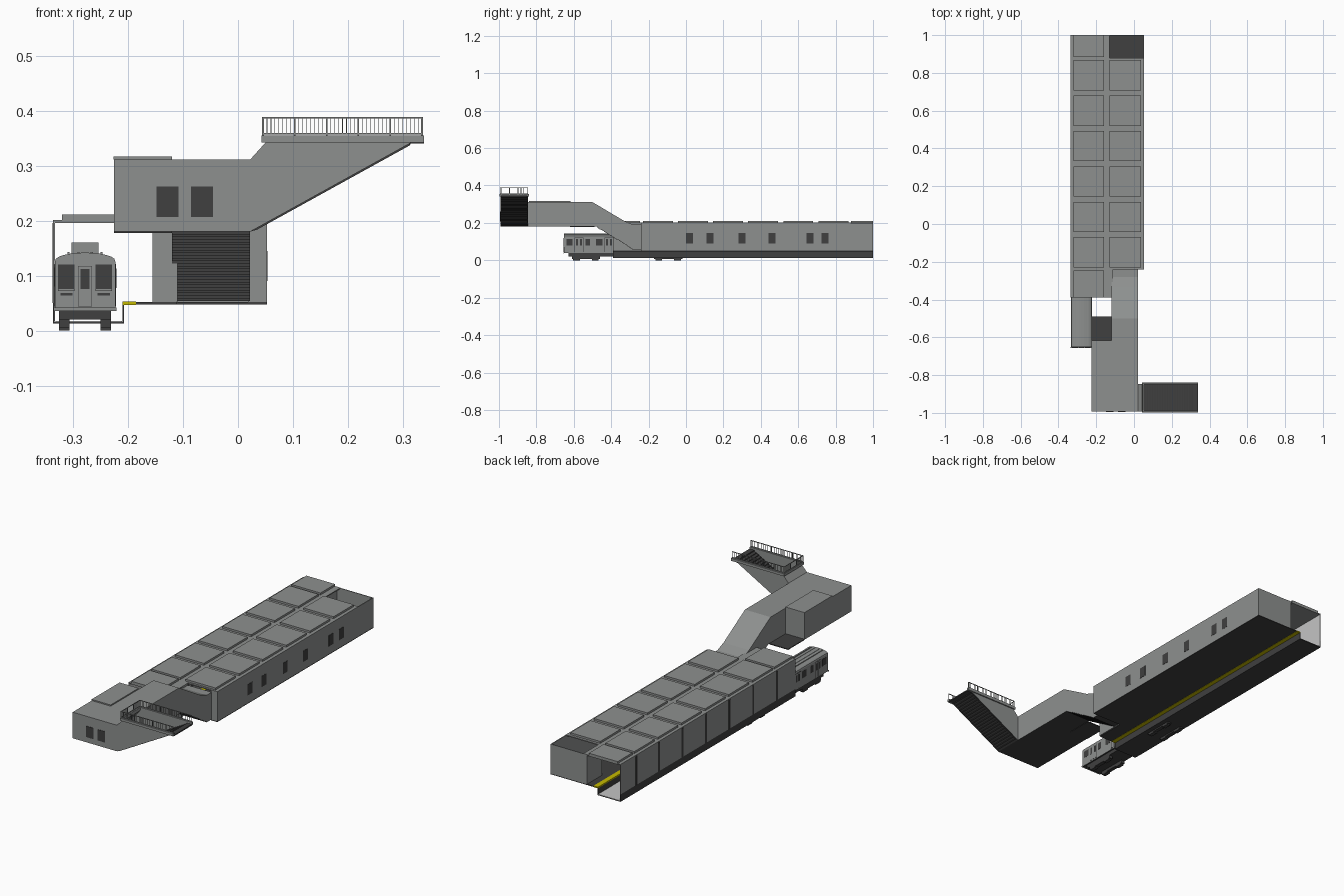
import bpy, bmesh, math
from mathutils import Vector

def material(name, rgb):
    m = bpy.data.materials.new(name)
    m.diffuse_color = (*rgb, 1)
    return m

GRAY = material("concrete gray", (0.27, 0.28, 0.275))
DARK = material("dark gray", (0.05, 0.05, 0.05))
YELLOW = material("safety yellow", (0.55, 0.48, 0.0))
PALE = material("pale tile", (0.55, 0.55, 0.55))

def finish(name, bm, mats, rule=None):
    bmesh.ops.recalc_face_normals(bm, faces=bm.faces[:])
    if rule:
        for f in bm.faces:
            f.material_index = int(rule(f.calc_center_median(), f.normal))
    me = bpy.data.meshes.new(name)
    bm.to_mesh(me)
    bm.free()
    for m in mats:
        me.materials.append(m)
    ob = bpy.data.objects.new(name, me)
    bpy.context.collection.objects.link(ob)
    return ob

def add_box(bm, x0, x1, y0, y1, z0, z1):
    geo = bmesh.ops.create_cube(bm, size=1)["verts"]
    for v in geo:
        v.co = Vector(((x0 + x1) / 2 + v.co.x * (x1 - x0),
                       (y0 + y1) / 2 + v.co.y * (y1 - y0),
                       (z0 + z1) / 2 + v.co.z * (z1 - z0)))

def boxes(name, mat, *dims):
    bm = bmesh.new()
    for d in dims:
        add_box(bm, *d)
    return finish(name, bm, [mat])

def prism(name, pts, axis, a, b, mats, rule=None):
    """Extrude (y,z) points along x, or (x,z) points along y."""
    bm = bmesh.new()
    place = (lambda p, t: (t, p[0], p[1])) if axis == "x" else (lambda p, t: (p[0], t, p[1]))
    A = [bm.verts.new(place(p, a)) for p in pts]
    B = [bm.verts.new(place(p, b)) for p in pts]
    bm.faces.new(A)
    bm.faces.new(B[::-1])
    for i in range(len(pts)):
        j = (i + 1) % len(pts)
        bm.faces.new((A[i], A[j], B[j], B[i]))
    return finish(name, bm, mats, rule)

def steps(p, q, n):
    """Stair line from p to q, going sideways then up or down."""
    out = [p]
    for i in range(1, n + 1):
        u, w = p[0] + (q[0] - p[0]) * i / n, p[1] + (q[1] - p[1]) * i / n
        out += [(u, out[-1][1]), (u, w)]
    return out

under = lambda c, n: n.z < -0.3
T = 0.004
XL, XR = -0.336, 0.053

# ---- platform hall: floor, yellow edge, track trough
boxes("platform_floor", DARK, (-0.185, XR, -0.24, 1, 0.048, 0.052),
      (-0.185, -0.112, -0.39, -0.24, 0.048, 0.052))
boxes("platform_edge_strip", YELLOW, (-0.21, -0.185, -0.39, 1, 0.047, 0.053))
boxes("platform_side", DARK, (-0.21, -0.207, -0.39, 1, 0.015, 0.047))
boxes("track_bed", DARK, (XL, -0.207, -0.39, 1, 0.013, 0.016))
boxes("track_bed_surface", PALE, (XL + T, -0.211, -0.39, 1, 0.016, 0.018))

# ---- hall walls
boxes("left_wall", GRAY, (XL, XL + 0.002, -0.39, 1, 0.05, 0.2))
boxes("left_wall_base", DARK, (XL, XL + 0.002, -0.39, 1, 0.015, 0.05))
boxes("left_wall_lining", PALE, (XL + 0.002, XL + 0.003, -0.39, 1, 0.018, 0.198))
boxes("right_wall", GRAY, (XR - T, XR, -0.24, 1, 0.052, 0.2))
boxes("end_walls", GRAY, (-0.15, XR, 0.996, 1, 0.052, 0.2),
      (-0.15, -0.146, 0.88, 1, 0.052, 0.2),
      (-0.155, -0.112, -0.39, -0.386, 0.052, 0.2),
      (-0.114, -0.11, -0.39, -0.24, 0.052, 0.2),
      (0.018, XR, -0.24, -0.236, 0.052, 0.2))

# ---- roof slab with an open bay in the back right corner, and raised panels
boxes("hall_roof", GRAY, (XL, -0.13, -0.39, 1, 0.196, 0.201),
      (-0.13, XR, -0.24, 0.88, 0.196, 0.201),
      (-0.13, -0.11, -0.39, -0.24, 0.196, 0.201))
rows = [(-0.39, -0.245)] + [(-0.23 + 0.1875 * i, -0.07 + 0.1875 * i) for i in range(6)] + [(0.883, 1)]
panels, wall_ribs = [], []
for i, (a, b) in enumerate(rows):
    panels.append((-0.32, -0.16, a, b, 0.201, 0.211))
    if 0 < i < 7:
        panels.append((-0.13, 0.036, a, b, 0.201, 0.211))
    if i:
        wall_ribs.append((XL - 0.001, XL, a - 0.018, a - 0.004, 0.05, 0.196))
boxes("roof_panels", GRAY, *panels)
boxes("left_wall_ribs", DARK, *wall_ribs)
boxes("hall_windows", DARK, *[(XR, XR + 0.001, y, y + 0.038, 0.09, 0.145)
      for y in (0.0, 0.11, 0.28, 0.44, 0.645, 0.725)])

# ---- ticket hall bridge above, with the stair passage down to the platform
boxes_main = prism("ticket_hall", [(-0.225, 0.18), (0.022, 0.18), (0.022, 0.311), (-0.225, 0.311)],
                   "y", -0.992, -0.62, [GRAY, DARK], under)
prism("stair_passage", [(-0.62, 0.18), (-0.49, 0.18)] + steps((-0.485, 0.18), (-0.28, 0.054), 26)[1:]
      + [(-0.24, 0.054), (-0.24, 0.19), (-0.28, 0.19), (-0.33, 0.21), (-0.5, 0.311), (-0.62, 0.311)],
      "x", -0.12, 0.022, [GRAY, DARK],
      lambda c, n: abs(n.x) < 0.5 and (n.z < -0.3 or n.y * 1 < -0.5 or (abs(n.z) < 0.1 and c.y < -0.27 and c.z < 0.18)))
boxes("rear_ledge", DARK, (-0.225, -0.12, -0.62, -0.49, 0.178, 0.182))
boxes("ticket_hall_roof_plate", GRAY, (-0.226, -0.12, -0.84, -0.618, 0.311, 0.317))
boxes("ticket_hall_windows", DARK, (-0.148, -0.108, -0.994, -0.992, 0.207, 0.262),
      (-0.085, -0.045, -0.994, -0.992, 0.207, 0.262))

# ---- street exit: two side walls, stair flight, sloped lintel, curb
for label, y in (("front", -0.992), ("back", -0.85)):
    prism("exit_wall_" + label, [(0.022, 0.18), (0.315, 0.342), (0.05, 0.342), (0.022, 0.311)],
          "y", y, y + T, [GRAY, DARK], under)
prism("exit_stairs", steps((0.022, 0.184), (0.312, 0.344), 22) + [(0.315, 0.342), (0.022, 0.18)],
      "y", -0.988, -0.85, [DARK])
prism("exit_lintel", [(0.022, 0.311), (0.05, 0.342), (0.05, 0.337), (0.022, 0.306)],
      "y", -0.988, -0.85, [GRAY])
boxes("exit_curb", GRAY, (0.043, 0.338, -0.998, -0.988, 0.342, 0.355),
      (0.043, 0.338, -0.85, -0.84, 0.342, 0.355), (0.043, 0.052, -0.988, -0.85, 0.342, 0.355))
boxes("exit_landing", DARK, (0.312, 0.338, -0.988, -0.85, 0.34, 0.346))

# ---- railings round three sides of the exit
rail = []
for y in (-0.993, -0.845):
    for z in (0.358, 0.387):
        rail.append((0.044, 0.336, y - 0.0015, y + 0.0015, z - 0.0015, z + 0.0015))
    for i in range(6):
        x = 0.0455 + i * 0.0578
        rail.append((x - 0.0015, x + 0.0015, y - 0.0015, y + 0.0015, 0.355, 0.388))
        if i < 5:
            for k in range(1, 8):
                xx = x + k * 0.0578 / 8
                rail.append((xx - 0.0005, xx + 0.0005, y - 0.0005, y + 0.0005, 0.358, 0.387))
for z in (0.358, 0.387):
    rail.append((0.044, 0.047, -0.993, -0.845, z - 0.0015, z + 0.0015))
for i in range(1, 18):
    y, r = -0.993 + i * 0.148 / 18, (0.0015 if i % 6 == 0 else 0.0005)
    rail.append((0.0455 - r, 0.0455 + r, y - r, y + r, 0.355, 0.387))
boxes("exit_railings", GRAY, *rail)

# ---- train: body with curved roof
CX, Y0, Y1 = -0.278, -0.652, 0.02
body = [(CX - 0.055, 0.038), (CX + 0.055, 0.038), (CX + 0.055, 0.125)]
body += [(CX + 0.055 * math.cos(t), 0.127 + 0.015 * math.sin(t))
         for t in [math.pi * k / 12 for k in range(1, 12)]] + [(CX - 0.055, 0.125)]
prism("train_body", body, "y", Y0, Y1, [GRAY, DARK], lambda c, n: n.z < -0.9)
boxes("train_roof_ribs", GRAY, *[(CX + d - 0.002, CX + d + 0.002, Y0 + 0.01, Y1 - 0.01, 0.137, 0.143)
      for d in (-0.03, -0.012, 0.012, 0.03)])
boxes("train_roof_unit", GRAY, (-0.303, -0.254, -0.2, -0.08, 0.14, 0.16))
boxes("train_front_sill", GRAY, (CX - 0.057, CX + 0.057, Y0 - 0.004, Y0, 0.036, 0.042))

# train windows and doors
glass, frames = [], []
for y0, y1 in ((Y0 - 0.002, Y0), (Y1, Y1 + 0.002)):
    for s in (-1, 1):
        a, b = sorted((CX + s * 0.019, CX + s * 0.049))
        glass.append((a, b, y0, y1, 0.076, 0.12))
        frames.append((a, b, y0 - 0.001, y1 + 0.001, 0.072, 0.076))
        glass.append((a + 0.004, b - 0.004, y0, y1, 0.064, 0.069))
    glass.append((CX - 0.013, CX + 0.013, y0, y1, 0.044, 0.118))
    frames.append((CX - 0.0115, CX + 0.0115, y0 - 0.001, y1 + 0.001, 0.045, 0.117))
    glass.append((CX - 0.008, CX + 0.008, y0 - 0.002, y1 + 0.002, 0.076, 0.112))
for s in (-1, 1):
    def side(d, y0, y1, z0, z1):
        a, b = sorted((CX + s * 0.055, CX + s * (0.055 + d)))
        return (a, b, y0, y1, z0, z1)
    for k in range(4):
        y = Y0 + 0.08 + k * 0.16
        glass.append(side(0.0008, y - 0.024, y + 0.024, 0.044, 0.121))
        for h in (y - 0.022, y + 0.001):
            frames.append(side(0.0013, h, h + 0.021, 0.045, 0.12))
            glass.append(side(0.0018, h + 0.005, h + 0.016, 0.078, 0.113))
        for w in ((y - 0.068, y - 0.034), (y + 0.036, y + 0.06)):
            if w[0] > Y0 and w[1] < Y1:
                glass.append(side(0.0008, w[0], w[1], 0.08, 0.115))
boxes("train_windows", DARK, *glass)
boxes("train_door_panels", GRAY, *frames)

# train undercarriage and wheel trucks
boxes("train_underframe", DARK, (CX - 0.047, CX + 0.047, Y0 + 0.025, Y1 - 0.025, 0.02, 0.038))
for label, yc in (("front", -0.535), ("rear", -0.095)):
    bm = bmesh.new()
    for s in (-1, 1):
        a, b = sorted((CX + s * 0.028, CX + s * 0.047))
        add_box(bm, a, b, yc - 0.075, yc + 0.075, 0.006, 0.024)
        for dy in (-0.05, 0.05):
            add_box(bm, a, b, yc + dy - 0.018, yc + dy + 0.018, 0.0, 0.03)
    finish("train_truck_" + label, bm, [DARK])
